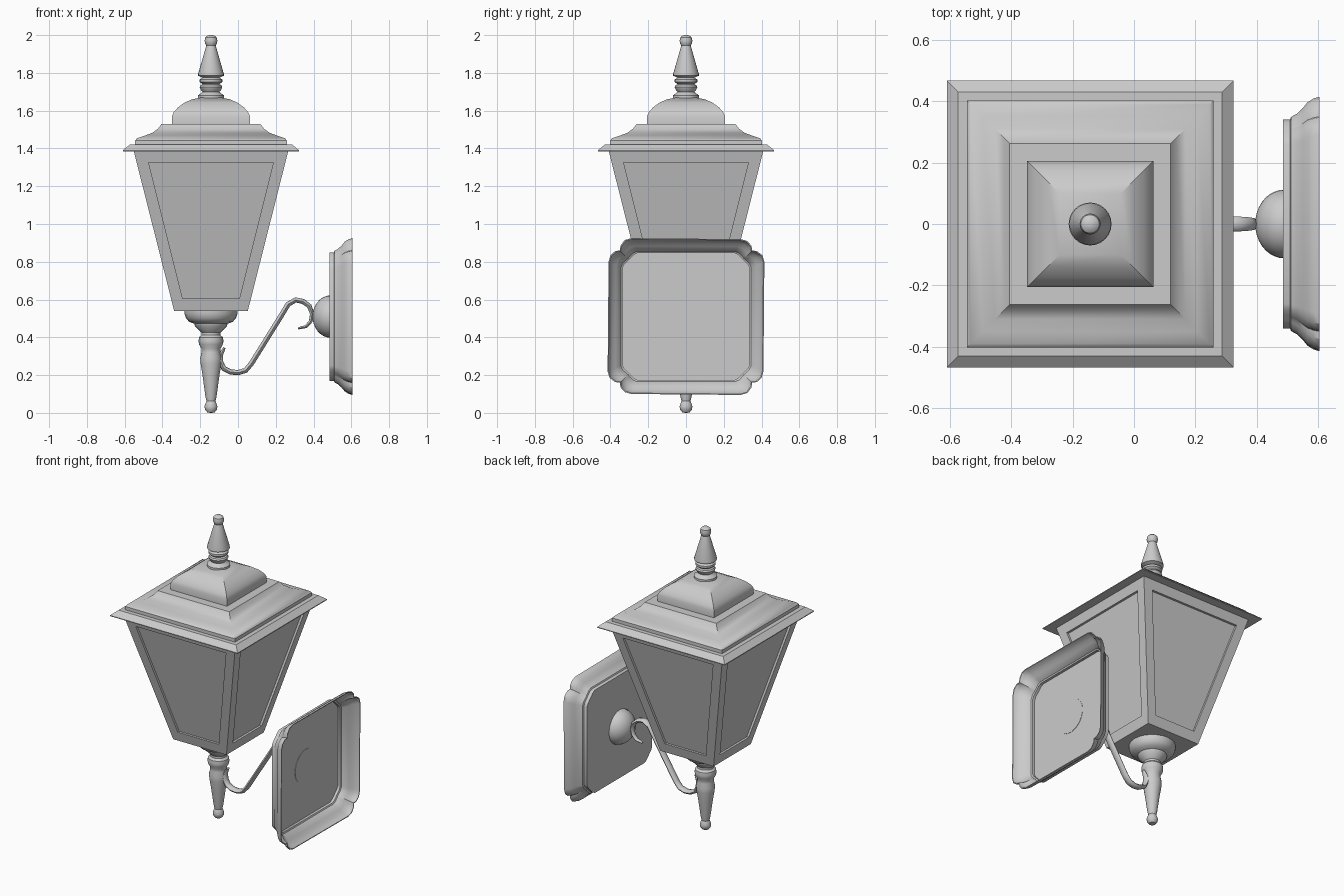
import bpy, bmesh, math
from mathutils import Vector

if "Cube" in bpy.data.objects:
    bpy.data.objects.remove(bpy.data.objects["Cube"])

metal = bpy.data.materials.new("grey metal")
metal.diffuse_color = (0.6, 0.6, 0.6, 1)
metal.use_nodes = True
metal.node_tree.nodes["Principled BSDF"].inputs["Base Color"].default_value = metal.diffuse_color
CX = -0.143          # lantern axis


def finish(name, bm, loc=(0, 0, 0), angle=32, fix=True):
    if fix:
        bmesh.ops.recalc_face_normals(bm, faces=bm.faces[:])
    me = bpy.data.meshes.new(name)
    bm.to_mesh(me)
    bm.free()
    me.materials.append(metal)
    ob = bpy.data.objects.new(name, me)
    bpy.context.collection.objects.link(ob)
    ob.location = loc
    bpy.ops.object.select_all(action='DESELECT')
    ob.select_set(True)
    bpy.context.view_layer.objects.active = ob
    bpy.ops.object.shade_smooth_by_angle(angle=math.radians(angle))
    return ob


def loft(bm, rings, cap_start=True, cap_end=True):
    vs = [[bm.verts.new(p) for p in r] for r in rings]
    for a, b in zip(vs, vs[1:]):
        n = len(a)
        for i in range(n):
            bm.faces.new((a[i], a[(i + 1) % n], b[(i + 1) % n], b[i]))
    if cap_start:
        bm.faces.new(vs[0][::-1])
    if cap_end:
        bm.faces.new(vs[-1])
    return vs


def turned(name, profile, n=24):
    """Round part from (radius, z) points."""
    bm = bmesh.new()
    loft(bm, [[(r * math.cos(2 * math.pi * i / n), r * math.sin(2 * math.pi * i / n), z)
               for i in range(n)] for r, z in profile])
    return finish(name, bm, (CX, 0, 0))


def square(h, z):
    return [(-h, -h, z), (h, -h, z), (h, h, z), (-h, h, z)]


# stepped square roof with brim, cove and domed cap
roof_profile = [(0.40, 1.385), (0.467, 1.385), (0.467, 1.39), (0.43, 1.42), (0.402, 1.42),
                (0.402, 1.442), (0.39, 1.455), (0.35, 1.468), (0.31, 1.483), (0.28, 1.505),
                (0.262, 1.53), (0.206, 1.53), (0.206, 1.572), (0.197, 1.592), (0.175, 1.617),
                (0.14, 1.643), (0.10, 1.66), (0.05, 1.67)]
bm = bmesh.new()
loft(bm, [square(h, z) for h, z in roof_profile])
finish("roof", bm, (CX, 0, 0))

# tapered lantern body with a recessed pane on each side
Z0, Z1, H0, H1 = 0.54, 1.39, 0.195, 0.41


def half(z):
    return H0 + (H1 - H0) * (z - Z0) / (Z1 - Z0)


bm = bmesh.new()
for k in range(4):
    a = k * math.pi / 2
    c, s = math.cos(a), math.sin(a)

    def ring(za, zb, ha, hb, depth):
        pts = [(-ha, za), (ha, za), (hb, zb), (-hb, zb)]
        return [(x * c + (half(z) - depth) * s, x * s - (half(z) - depth) * c, z) for x, z in pts]
    loft(bm, [ring(Z0, Z1, H0, H1, 0), ring(0.605, 1.325, 0.15, 0.33, 0),
              ring(0.605, 1.325, 0.15, 0.33, 0.015)], cap_start=False)
bm.faces.new([bm.verts.new(p) for p in square(H0, Z0)])
bm.faces.new([bm.verts.new(p) for p in square(H1, Z1)])
bmesh.ops.remove_doubles(bm, verts=bm.verts[:], dist=1e-4)
finish("lantern_body", bm, (CX, 0, 0), 20)

# finials
turned("top_finial", [(0.07, 1.66), (0.07, 1.68), (0.055, 1.69), (0.045, 1.70), (0.055, 1.712),
                      (0.06, 1.725), (0.055, 1.735), (0.045, 1.74), (0.06, 1.752), (0.06, 1.765),
                      (0.045, 1.775), (0.068, 1.785), (0.068, 1.795), (0.025, 1.945),
                      (0.031, 1.955), (0.034, 1.97), (0.03, 1.988), (0.018, 1.998), (0.004, 2.0)])
turned("bottom_finial", [(0.004, 0), (0.02, 0.003), (0.032, 0.018), (0.034, 0.035), (0.028, 0.053),
                         (0.024, 0.062), (0.03, 0.09), (0.045, 0.2), (0.055, 0.26), (0.057, 0.29),
                         (0.05, 0.32), (0.05, 0.34), (0.063, 0.362), (0.066, 0.38), (0.063, 0.4),
                         (0.05, 0.412), (0.05, 0.425), (0.085, 0.46), (0.088, 0.472),
                         (0.115, 0.482), (0.132, 0.5), (0.14, 0.525), (0.14, 0.541)])

# curved arm with tapered, hooked ends
path = [(-0.072, 0.345, .5), (-0.09, 0.31, .8), (-0.092, 0.27, 1), (-0.075, 0.235, 1), (-0.04, 0.217, 1),
        (0.0, 0.213, 1), (0.04, 0.225, 1), (0.07, 0.26, 1), (0.235, 0.525, 1), (0.265, 0.575, 1),
        (0.305, 0.598, 1), (0.345, 0.59, 1), (0.378, 0.565, .9), (0.392, 0.525, .8),
        (0.385, 0.485, .7), (0.36, 0.457, .6), (0.318, 0.447, .4)]
bm = bmesh.new()
rings = []
for i, (x, z, w) in enumerate(path):
    p, q = path[max(i - 1, 0)], path[min(i + 1, len(path) - 1)]
    t = Vector((q[0] - p[0], q[1] - p[1])).normalized()
    rings.append([(x - t.y * math.cos(b) * 0.014 * w, math.sin(b) * 0.024 * w,
                   z + t.x * math.cos(b) * 0.014 * w)
                  for b in [j * math.pi / 4 for j in range(8)]])
loft(bm, rings)
finish("arm", bm, angle=50)

# wall plate: shallow dish, open toward the wall, with notched round corners
PZ = 0.51
inner = [(0.34, 0.26), (0.33, 0.28), (0.312, 0.298), (0.305, 0.305), (0.298, 0.312), (0.28, 0.33), (0.26, 0.34)]
outer = [(0.415, 0.29), (0.405, 0.325), (0.375, 0.347), (0.35, 0.35), (0.347, 0.375), (0.325, 0.40), (0.29, 0.41)]


def plate_ring(x, f, shrink=0.0):
    quad = [Vector(a).lerp(Vector(b), f) * (1 - shrink) for a, b in zip(inner, outer)]
    out = []
    for k in range(4):
        c, s = [(1, 0), (0, 1), (-1, 0), (0, -1)][k]
        out += [(x, p.x * c - p.y * s, PZ + p.x * s + p.y * c) for p in quad]
    return out


bm = bmesh.new()
outside = [(0.485, 0), (0.508, 0), (0.512, 0.12), (0.53, 0.25), (0.55, 0.5), (0.565, 0.75),
           (0.585, 0.92), (0.605, 1)]
inside = [(x + 0.004, f) for x, f in outside[:0:-1] if x < 0.6]
loft(bm, [plate_ring(x, f) for x, f in outside]
     + [plate_ring(x, f, 0.012) for x, f in [(0.605, 1)] + inside + [(0.495, 0)]])
finish("wall_plate", bm)

# half-ball boss on the plate, with its round seat showing on the wall side
bm = bmesh.new()
n = 28
rings = []
for x, r in [(0.497, 0.112)] + [(0.49 - 0.095 * math.sin(e), 0.112 * math.cos(e))
                                for e in [j * math.pi / 18 for j in range(9)]]:
    rings.append([(x, r * math.cos(2 * math.pi * i / n), PZ + r * math.sin(2 * math.pi * i / n))
                  for i in range(n)])
loft(bm, rings)
finish("boss", bm)
